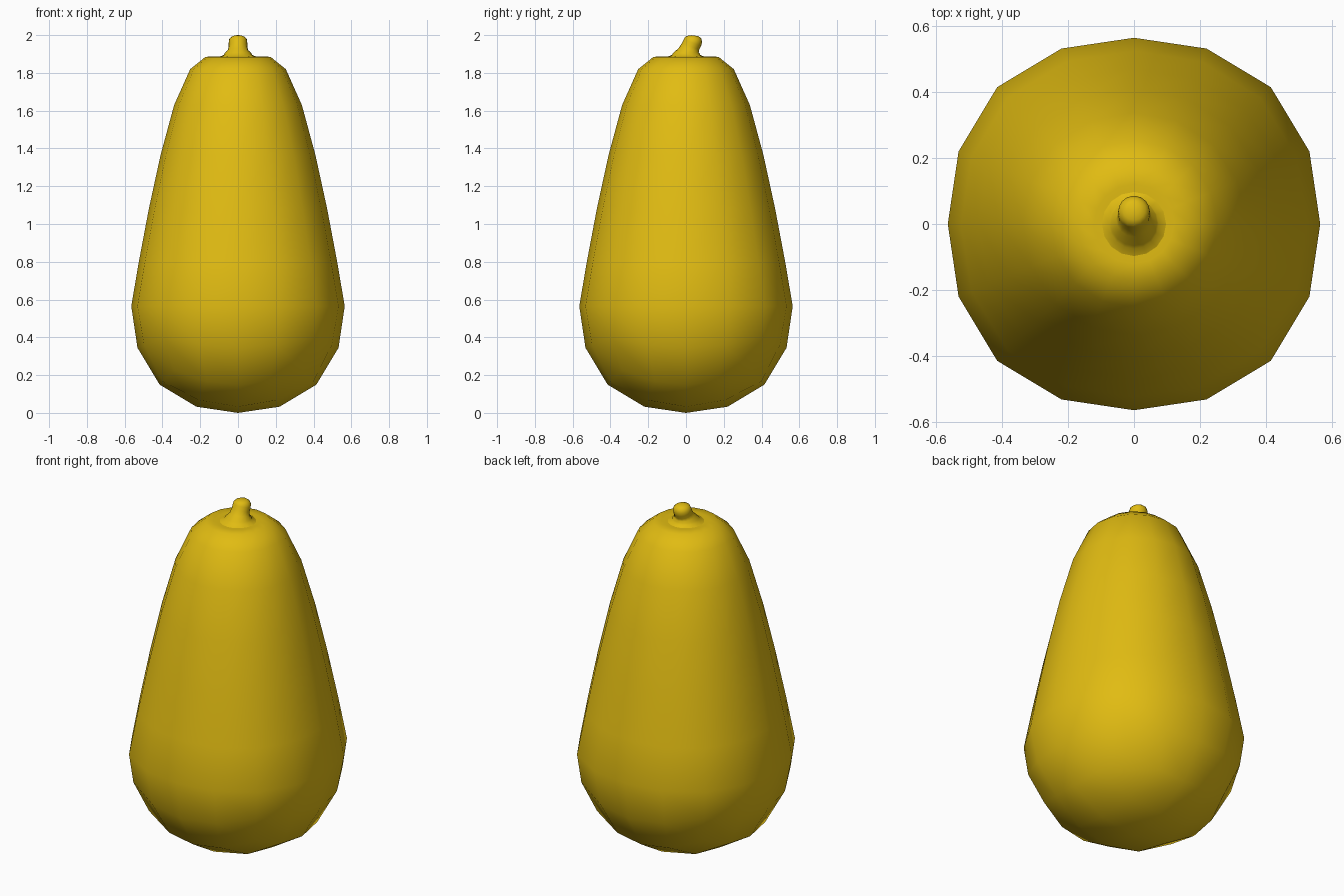
import bpy, bmesh, math
from mathutils import Vector, Matrix

if "Cube" in bpy.data.objects:
    bpy.data.objects.remove(bpy.data.objects["Cube"])

skin = bpy.data.materials.new("golden_skin")
skin.diffuse_color = (0.75, 0.5, 0.006, 1)
skin.use_nodes = True
skin.node_tree.nodes["Principled BSDF"].inputs["Base Color"].default_value = skin.diffuse_color


def extrude_ring(bm, edges, place):
    """Extrude an open rim and reposition the new vertices with place(co)."""
    geom = bmesh.ops.extrude_edge_only(bm, edges=edges)["geom"]
    for v in geom:
        if isinstance(v, bmesh.types.BMVert):
            v.co = place(v.co)
    return [e for e in geom if isinstance(e, bmesh.types.BMEdge) and e.is_boundary]


def finish(bm, name):
    bmesh.ops.recalc_face_normals(bm, faces=bm.faces)
    for f in bm.faces:
        f.smooth = True
    mesh = bpy.data.meshes.new(name)
    bm.to_mesh(mesh)
    bm.free()
    mesh.materials.append(skin)
    ob = bpy.data.objects.new(name, mesh)
    bpy.context.collection.objects.link(ob)
    return ob


# Fruit body: rounded cube bottom half, then the 16-sided rim drawn upward
R = 0.565
bm = bmesh.new()
bmesh.ops.create_cube(bm, size=2)
bmesh.ops.subdivide_edges(bm, edges=bm.edges[:], cuts=3, use_grid_fill=True)
bmesh.ops.delete(bm, geom=[f for f in bm.faces if f.calc_center_median().z > 0.01],
                 context='FACES')
for v in bm.verts:
    edge_amount = sorted(abs(c) for c in v.co)[1]
    d = Vector([math.tan(c * math.pi / 4) for c in v.co]).normalized()
    v.co = d * R * (1 + 0.039 * edge_amount) + Vector((0, 0, R))

profile = [(0.525, 0.80), (0.472, 1.08), (0.41, 1.365), (0.338, 1.63), (0.253, 1.82),
           (0.172, 1.885), (0.12, 1.887), (0.07, 1.885)]
rim = [e for e in bm.edges if e.is_boundary]
for r, z in profile:
    boxy = 0.039 * max(0, (1.885 - z) / 1.32)

    def place(co, r=r, z=z, boxy=boxy):
        a = math.atan2(co.y, co.x)
        k = r * (1 + boxy * math.sin(2 * a) ** 2)
        return Vector((k * math.cos(a), k * math.sin(a), z))
    rim = extrude_ring(bm, rim, place)
bmesh.ops.holes_fill(bm, edges=rim, sides=0)
finish(bm, "fruit_body")

# Stem: flared collar bending toward the back with a rounded tip
# (y, z, radius, tilt in degrees)
rings = [(0.0, 1.895, 0.075, 0), (0.004, 1.905, 0.07, 2), (0.014, 1.920, 0.054, 12),
         (0.024, 1.94, 0.049, 20), (0.034, 1.96, 0.049, 22), (0.041, 1.977, 0.047, 18),
         (0.046, 1.99, 0.035, 12), (0.048, 1.997, 0.018, 8)]
bm = bmesh.new()
bmesh.ops.create_circle(bm, segments=16, radius=0.105)
for v in bm.verts:
    v.co.z = 1.883
rim = bm.edges[:]
for y, z, r, tilt in rings:
    m = Matrix.Translation((0, y, z)) @ Matrix.Rotation(-math.radians(tilt), 4, 'X')
    mid = sum((v.co for v in {v for e in rim for v in e.verts}), Vector()) / 16
    rim = extrude_ring(bm, rim, lambda co: m @ (Vector((co.x, co.y - mid.y, 0)).normalized() * r))
bmesh.ops.holes_fill(bm, edges=rim, sides=0)
finish(bm, "stem")
